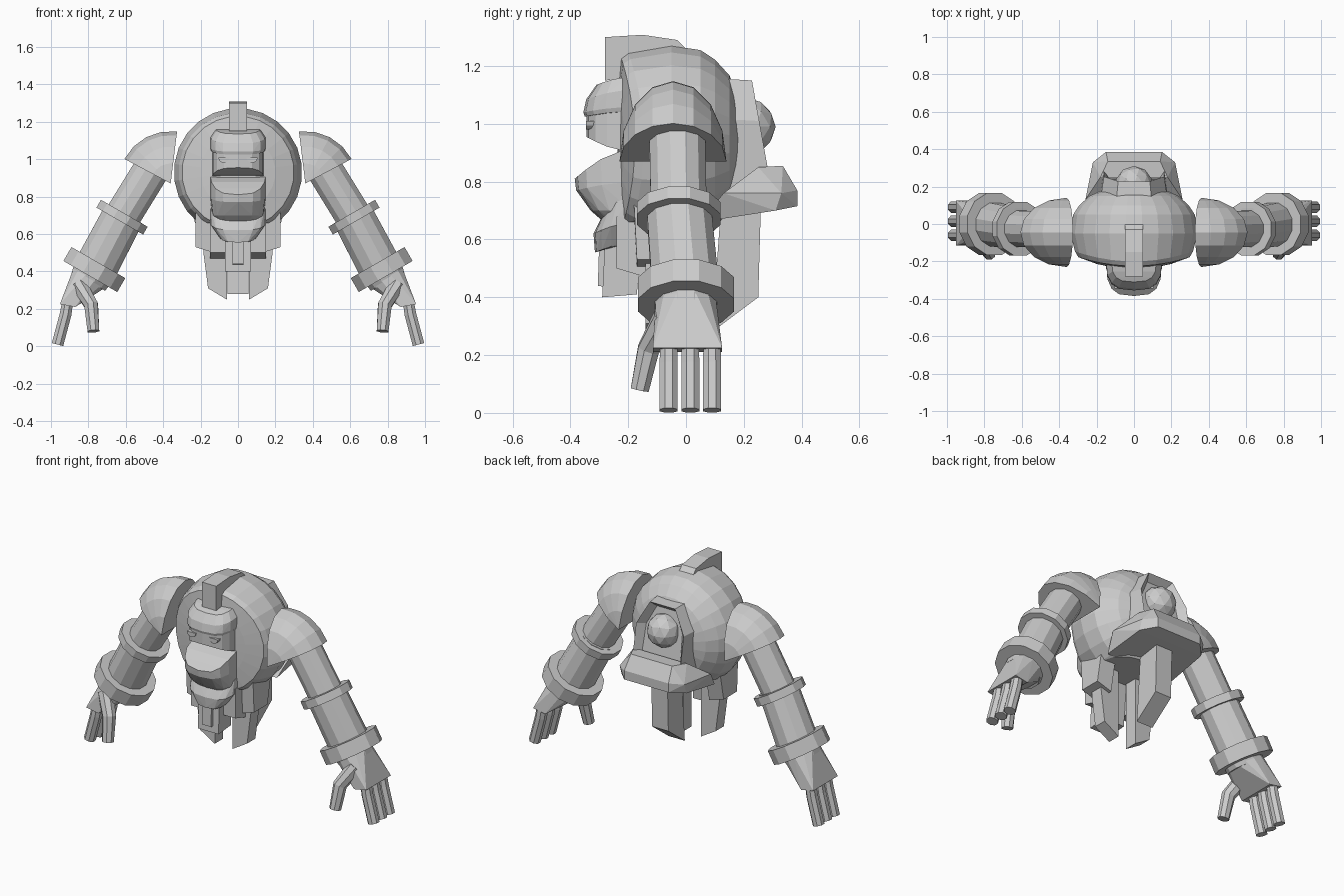
import bpy, bmesh, math
from mathutils import Vector

if "Cube" in bpy.data.objects:
    bpy.data.objects.remove(bpy.data.objects["Cube"])

grey = bpy.data.materials.new("stone_grey")
grey.diffuse_color = (0.6, 0.6, 0.6, 1)
grey.use_nodes = True
grey.node_tree.nodes["Principled BSDF"].inputs["Base Color"].default_value = grey.diffuse_color


def finish(name, bm, mirror=False):
    """Turn a bmesh into a flat shaded object, optionally mirrored across x."""
    bmesh.ops.recalc_face_normals(bm, faces=bm.faces)
    me = bpy.data.meshes.new(name)
    bm.to_mesh(me)
    bm.free()
    me.materials.append(grey)
    ob = bpy.data.objects.new(name, me)
    bpy.context.collection.objects.link(ob)
    if mirror:
        ob.modifiers.new("mirror", 'MIRROR').use_mirror_merge = False
    return ob


def hull(name, pts, mirror=False):
    """Convex solid around a few points."""
    bm = bmesh.new()
    for p in pts:
        bm.verts.new(p)
    res = bmesh.ops.convex_hull(bm, input=bm.verts)
    loose = {v for v in res["geom_interior"] if isinstance(v, bmesh.types.BMVert)}
    bmesh.ops.delete(bm, geom=[v for v in loose if v.is_valid], context='VERTS')
    bmesh.ops.dissolve_limit(bm, angle_limit=0.02, verts=bm.verts, edges=bm.edges)
    return finish(name, bm, mirror)


def slab(name, outline, x0, x1, mirror=False):
    """Convex side outline (y, z) extruded from x0 to x1."""
    return hull(name, [(x, y, z) for x in (x0, x1) for y, z in outline], mirror)


def ring(c, d, r, n):
    d = Vector(d).normalized()
    u = Vector((0, 1, 0)) if abs(d.y) < 0.9 else Vector((1, 0, 0))
    u = (u - d * u.dot(d)).normalized()
    v = d.cross(u)
    return [Vector(c) + r * (u * math.cos(a) + v * math.sin(a))
            for a in (math.tau * (i + 0.5) / n for i in range(n))]


def tube(name, path, radii, n=12, mirror=True, floor=None):
    """Capped tube through the path points with a radius at each, cut flat at floor."""
    bm = bmesh.new()
    path = [Vector(p) for p in path]
    rows = []
    for i, p in enumerate(path):
        d = path[min(i + 1, len(path) - 1)] - path[max(i - 1, 0)]
        rows.append([bm.verts.new(q) for q in ring(p, d, radii[i], n)])
    for a, b in zip(rows, rows[1:]):
        for i in range(n):
            j = (i + 1) % n
            bm.faces.new((a[i], a[j], b[j], b[i]))
    bm.faces.new(rows[0])
    bm.faces.new(rows[-1])
    if floor is not None:
        res = bmesh.ops.bisect_plane(bm, geom=bm.verts[:] + bm.edges[:] + bm.faces[:],
                                     plane_co=(0, 0, floor), plane_no=(0, 0, -1), clear_outer=True)
        bmesh.ops.holes_fill(bm, edges=[e for e in bm.edges if e.is_boundary])
    return finish(name, bm, mirror)


def rounded(name, levels, yb=-0.19, power=0.65):
    """Half-round solid bulging forward; levels are (half width, front y, front z, back z)."""
    pts = []
    for w, yf, zf, zb in levels:
        for i in range(9):
            a = math.pi * i / 8
            s, c = max(math.sin(a), 0), math.cos(a)
            pts.append((w * math.copysign(abs(c) ** power, c),
                        yb + (yf - yb) * s ** power, zf * s + zb * (1 - s)))
    return hull(name, pts)


# Barrel torso, turned about the front-back axis, flat underneath, front bent round
torso = tube("torso", [(0, y, 0.93) for y in (-0.24, -0.235, -0.225, -0.2, -0.05, 0.05, 0.1, 0.15, 0.2)],
             [0.1, 0.2, 0.30, 0.318, 0.343, 0.328, 0.295, 0.24, 0.13], 24, False, 0.66)
for v in torso.data.vertices:
    if v.co.y < -0.1:
        v.co.y += 0.055 * (v.co.x / 0.32) ** 2

# Crest on top
slab("crest", [(-0.28, 1.15), (-0.28, 1.3), (-0.15, 1.308), (-0.03, 1.29), (0, 1.26), (0, 1.18)],
     -0.048, 0.048)

# Head: helmet cap, face, jaw and chin
rounded("helmet", [(0.145, -0.35, 1.025, 1.045), (0.15, -0.355, 1.04, 1.06),
                   (0.15, -0.345, 1.085, 1.12), (0.12, -0.31, 1.135, 1.165)])
rounded("face", [(0.14, -0.345, 1.03, 1.05), (0.14, -0.345, 0.955, 0.90)])
rounded("jaw", [(0.15, -0.385, 0.81, 0.92), (0.15, -0.38, 0.77, 0.80),
                (0.14, -0.33, 0.70, 0.70), (0.11, -0.29, 0.665, 0.66)])
rounded("chin", [(0.15, -0.28, 0.70, 0.75), (0.15, -0.32, 0.62, 0.66),
                 (0.10, -0.315, 0.555, 0.59)])
hull("eye", [(0.075 + 0.03 * math.cos(a), y, 1.01 + 0.03 * math.sin(a))
             for a in (math.pi * (1 + i / 6) for i in range(7)) for y in (-0.31, -0.346)], True)

# Beard and skirt plates hanging under the body
slab("beard_centre", [(-0.28, 0.6), (-0.29, 0.40), (-0.17, 0.41), (-0.15, 0.66)], -0.07, 0.07)
slab("beard_ridge", [(-0.30, 0.6), (-0.305, 0.44), (-0.25, 0.43), (-0.25, 0.6)], -0.03, 0.03)
slab("beard_side", [(-0.24, 0.68), (-0.24, 0.50), (-0.14, 0.47), (-0.1, 0.68)], 0.07, 0.15, True)
hull("hip_plate", [(x, y, z + (0.03 if x > 0.2 else 0)) for x in (0.13, 0.228)
                   for y, z in ((-0.18, 0.70), (-0.17, 0.50), (-0.04, 0.50), (0.0, 0.70))], True)
hull("side_tail", [(x, y, z) for y in (-0.14, -0.06) for x, z in (
    (0.06, 0.25), (0.16, 0.31), (0.185, 0.5), (0.185, 0.68), (0.06, 0.68))], True)
slab("back_tail", [(0.26, 0.75), (0.25, 0.40), (0.09, 0.28), (0.12, 0.55), (0.12, 0.70)],
     -0.055, 0.055)

# Back shelf with chamfered corners
hull("back_shelf", [(s * x, y, z) for s in (-1, 1) for x, y, z in (
    (0.23, 0.05, 0.66), (0.22, 0.31, 0.70), (0.15, 0.385, 0.715), (0.22, 0.33, 0.76),
    (0.15, 0.385, 0.77), (0.14, 0.335, 0.855), (0.18, 0.25, 0.85), (0.26, 0.13, 0.76))])

# Arched frame on the back, with a recessed panel
bm = bmesh.new()
arch = [(-0.19, 0.78), (-0.19, 1.02), (-0.1, 1.16), (0.1, 1.16), (0.19, 1.02), (0.19, 0.78)]
front = [bm.verts.new((x, 0.06, z)) for x, z in arch]
back = [bm.verts.new((x * 0.85, 0.23 + (1.15 - z) * 0.18, z - 0.01)) for x, z in arch]
for i in range(6):
    j = (i + 1) % 6
    bm.faces.new((front[i], front[j], back[j], back[i]))
bm.faces.new(front)
panel = bm.faces.new(back)
bmesh.ops.recalc_face_normals(bm, faces=bm.faces)
bmesh.ops.inset_region(bm, faces=[panel], thickness=0.04)
bmesh.ops.translate(bm, verts=panel.verts, vec=(0, -0.045, 0))
finish("back_arch", bm)

# Round ball in the arch
bm = bmesh.new()
bmesh.ops.create_icosphere(bm, subdivisions=2, radius=0.1)
bmesh.ops.translate(bm, verts=bm.verts, vec=(0, 0.21, 0.99))
finish("back_ball", bm)

# Shoulder guard: half ellipse swung about its lower inner corner
pts = []
for k in range(5):
    t = math.radians(28 + 69 * k / 4)
    for i in range(9):
        a = math.pi * i / 8
        r = 0.28 * math.sin(a)
        pts.append((0.36 + r * math.cos(t), -0.045 + 0.185 * math.cos(a), 0.87 + r * math.sin(t)))
hull("shoulder_guard", pts, True)

# Arms with two bands
tube("upper_arm", [(0.46, -0.03, 0.95), (0.62, -0.025, 0.69)], [0.1, 0.1])
tube("lower_arm", [(0.61, -0.025, 0.705), (0.765, 0, 0.41), (0.80, 0, 0.345)], [0.115, 0.12, 0.105])
for name, x, y, z, r, h in (("elbow_band", 0.62, -0.025, 0.69, 0.149, 0.024),
                            ("wrist_band", 0.768, 0, 0.41, 0.172, 0.043)):
    tube(name, [(x - 0.5 * h, y, z + 0.866 * h), (x + 0.5 * h, y, z - 0.866 * h)], [r, r])

# Hands: palm, three fingers and a thumb
hull("palm", ring((0.785, 0, 0.375), (0.5, 0, -0.866), 0.108, 12)
     + [(x, y, z) for x, z in ((0.87, 0.21), (0.952, 0.225)) for y in (-0.115, 0.125)], True)
for i, y in enumerate((-0.06, 0.015, 0.09)):
    tube("finger_%d" % (i + 1), [(0.912, y, 0.23), (0.922, y, 0.17), (0.965, y, 0.009)],
         [0.032, 0.034, 0.034], 8)
tube("thumb", [(0.85, -0.07, 0.33), (0.785, -0.13, 0.22), (0.773, -0.16, 0.08)],
     [0.046, 0.04, 0.034], 8)
